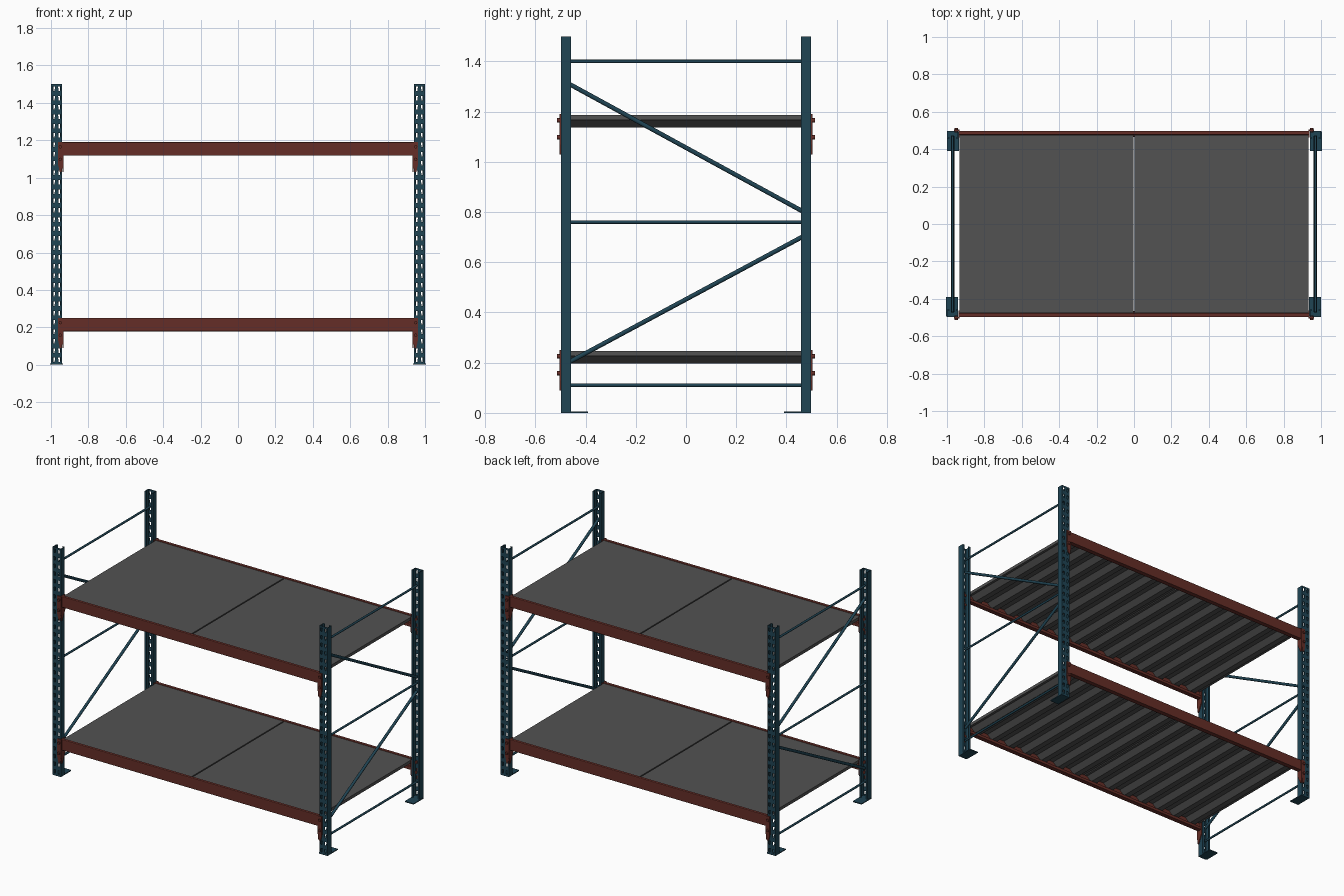
import bpy, bmesh, math
from mathutils import Vector

old = bpy.data.objects.get("Cube")
if old:
    bpy.data.objects.remove(old, do_unlink=True)


def material(name, rgb):
    m = bpy.data.materials.new(name)
    m.use_nodes = True
    m.diffuse_color = (*rgb, 1)
    m.node_tree.nodes["Principled BSDF"].inputs["Base Color"].default_value = (*rgb, 1)
    return m


BLUE = material("blue steel", (0.014, 0.058, 0.088))
RED = material("rust red steel", (0.13, 0.027, 0.02))
GREY = material("dark grey decking", (0.085, 0.085, 0.085))


def finish(name, bm, mat, recalc=True):
    if recalc:
        bmesh.ops.recalc_face_normals(bm, faces=bm.faces)
    me = bpy.data.meshes.new(name)
    bm.to_mesh(me)
    bm.free()
    me.materials.append(mat)
    return place(name, me)


def place(name, me, loc=(0, 0, 0), turn=0):
    ob = bpy.data.objects.new(name, me)
    ob.location = loc
    ob.rotation_euler.z = turn
    bpy.context.collection.objects.link(ob)
    return ob


def extrude(name, points, axis, start, end, mat):
    """Extrude a closed profile; axis x takes (y, z), axis y takes (x, z)."""
    bm = bmesh.new()
    verts = []
    for a, z in points:
        verts.append(bm.verts.new((start, a, z) if axis == "x" else (a, start, z)))
    face = bm.faces.new(verts)
    out = bmesh.ops.extrude_face_region(bm, geom=[face])
    step = Vector((end - start, 0, 0) if axis == "x" else (0, end - start, 0))
    bmesh.ops.translate(bm, vec=step, verts=[g for g in out["geom"] if isinstance(g, bmesh.types.BMVert)])
    return finish(name, bm, mat)


def box(name, lo, hi, mat):
    pts = [(lo[1], lo[2]), (hi[1], lo[2]), (hi[1], hi[2]), (lo[1], hi[2])]
    return extrude(name, pts, "x", lo[0], hi[0], mat)


def rod(name, a, b, radius, mat, sides=12):
    a, b = Vector(a), Vector(b)
    bm = bmesh.new()
    bmesh.ops.create_cone(bm, cap_ends=True, segments=sides, radius1=radius, radius2=radius, depth=(b - a).length)
    turn = (b - a).to_track_quat("Z", "Y").to_matrix().to_4x4()
    bmesh.ops.transform(bm, matrix=turn, verts=bm.verts)
    bmesh.ops.translate(bm, vec=(a + b) / 2, verts=bm.verts)
    for f in bm.faces:
        f.smooth = len(f.verts) == 4
    return finish(name, bm, mat)


# Perforated channel post: outer face at y = 0, open towards +y
def make_post(height=1.5, pitch=0.05):
    half = 0.03
    holes_x = [-0.022, -0.008, 0.008, 0.022]
    section = [(-0.017, 0.04), (-half, 0.04), (-half, 0)]
    section += [(x, 0) for x in holes_x]
    section += [(half, 0), (half, 0.04), (0.017, 0.04)]
    levels = [(0, False)]
    for i in range(round(height / pitch)):
        levels += [(i * pitch + 0.014, True), (i * pitch + 0.038, False)]
    levels.append((height, False))
    bm = bmesh.new()
    rows = []
    for z, narrow in levels:
        row = []
        for k, (x, y) in enumerate(section):
            if narrow and 3 <= k <= 6:
                x += 0.003 if k % 2 else -0.003
            row.append(bm.verts.new((x, y, z)))
        rows.append(row)
    for r in range(len(rows) - 1):
        for k in range(len(section) - 1):
            if r % 2 and k in (3, 5):
                continue
            bm.faces.new((rows[r][k], rows[r][k + 1], rows[r + 1][k + 1], rows[r + 1][k]))
    ob = finish("post_front_left", bm, BLUE, recalc=False)
    wall = ob.modifiers.new("wall", "SOLIDIFY")
    wall.thickness = 0.004
    wall.offset = -1
    return ob


OUT = 0.498
PX = 0.97
post = make_post()
post.location = (PX, -OUT, 0)
foot = box("foot_front_left", (-0.034, 0.004, 0), (0.03, 0.108, 0.006), BLUE)
foot.location = (PX, -OUT, 0)
for sx, sy, label in ((-1, -1, "front_right"), (1, 1, "back_left"), (-1, 1, "back_right")):
    turn = math.pi if sy > 0 else 0
    spare = place("post_" + label, post.data, (sx * PX, sy * OUT, 0), turn)
    wall = spare.modifiers.new("wall", "SOLIDIFY")
    wall.thickness = 0.004
    wall.offset = -1
    place("foot_" + label, foot.data, (sx * PX, sy * OUT, 0), turn)

# Side frame braces
for sx, side in ((-1, "right"), (1, "left")):
    x = sx * PX
    for z in (0.11, 0.76, 1.40):
        rod("cross_bar_" + side, (x, -0.47, z), (x, 0.47, z), 0.007, BLUE)
    for z0, z1 in ((0.20, 0.705), (1.313, 0.80)):
        rod("diagonal_brace_" + side, (x, -0.47, z0), (x, 0.47, z1), 0.009, BLUE)


# One shelf level: beams, end brackets, bolts and corrugated decks
def shelf(top, level):
    for sy, side in ((-1, "front"), (1, "back")):
        # Stepped beam with a ledge carrying the deck
        prof = [(OUT, -0.072), (OUT, 0), (0.478, 0), (0.478, -0.052), (0.466, -0.052), (0.466, -0.072)]
        beam = extrude(f"{level}_{side}_beam", [(sy * y, top + z) for y, z in prof], "x", -0.938, 0.938, RED)
        bev = beam.modifiers.new("soft edges", "BEVEL")
        bev.width = 0.004
        bev.segments = 2
        for sx in (-1, 1):
            plate = [(0.934, 0), (0.962, 0), (0.962, -0.12), (0.953, -0.16), (0.943, -0.16), (0.934, -0.11)]
            extrude(f"{level}_{side}_bracket", [(sx * x, top + z) for x, z in plate], "y",
                    sy * OUT, sy * (OUT + 0.006), RED)
            tab = [(0.462, 0), (0.504, 0), (0.504, -0.12), (0.498, -0.16), (0.49, -0.16), (0.462, -0.1)]
            extrude(f"{level}_{side}_end_plate", [(sy * y, top + z) for y, z in tab], "x",
                    sx * 0.933, sx * 0.939, RED)
            for drop in (0.025, 0.092):
                rod(f"{level}_{side}_bolt", (sx * 0.95, sy * 0.49, top - drop),
                    (sx * 0.95, sy * 0.513, top - drop), 0.009, RED, 8)
    # Two deck panels with a flat top and ribs underneath
    ribs, lo, hi = 7, 0.004, 0.933
    pitch = (hi - lo) / ribs
    for sx, side in ((-1, "right"), (1, "left")):
        pts = [(lo, -0.004), (lo, -0.024)]
        for i in range(ribs):
            for t, z in ((0.12, -0.024), (0.36, -0.053), (0.64, -0.053), (0.88, -0.024)):
                pts.append((lo + (i + t) * pitch, z))
        pts += [(hi, -0.024), (hi, -0.004)]
        extrude(f"{level}_deck_{side}", [(sx * x, top + z) for x, z in pts], "y", -0.477, 0.477, GREY)


shelf(1.19, "upper")
shelf(0.25, "lower")
